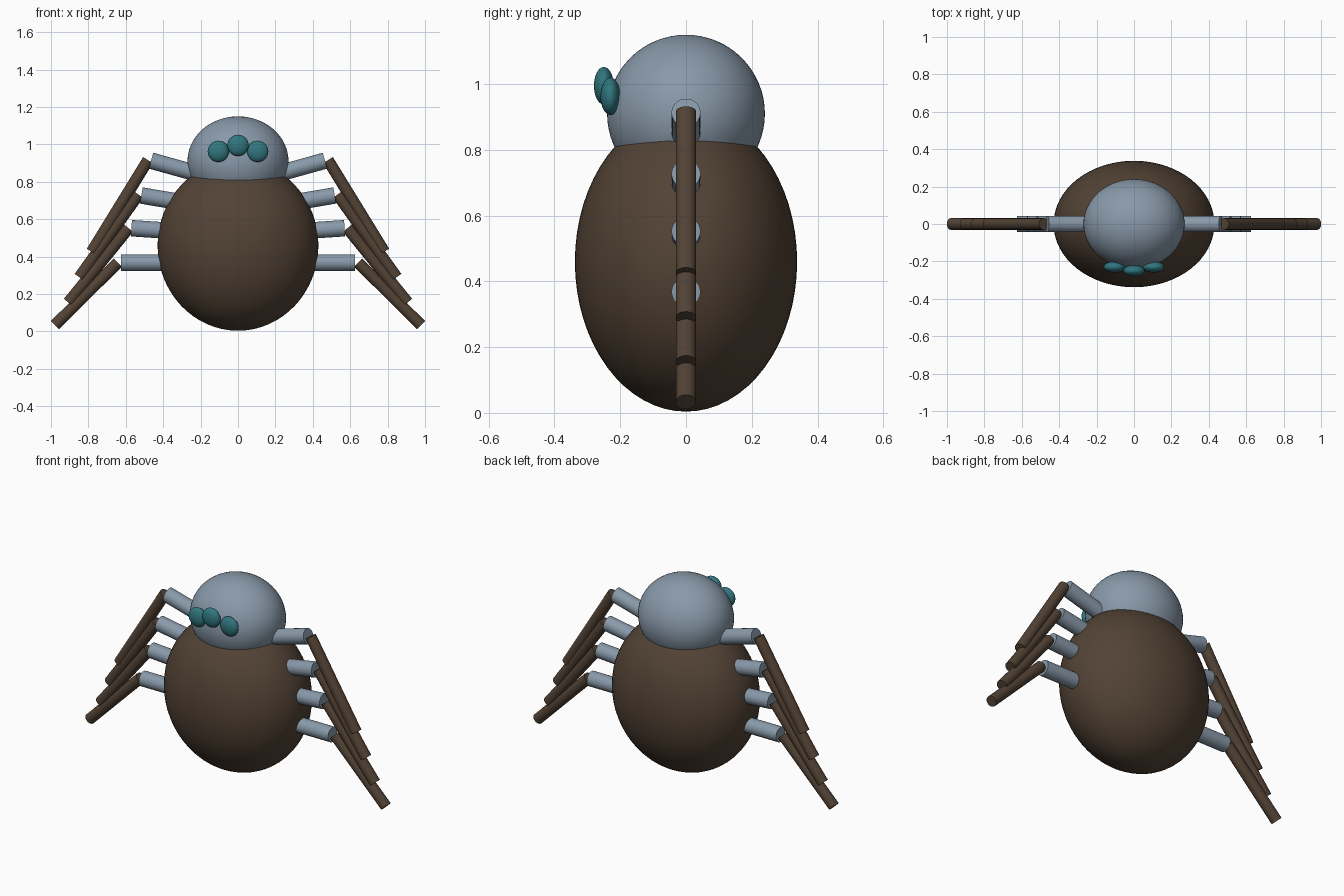
import bpy, math
from mathutils import Vector

if "Cube" in bpy.data.objects:
    bpy.data.objects.remove(bpy.data.objects["Cube"])


def material(name, rgb):
    m = bpy.data.materials.new(name)
    m.diffuse_color = (*rgb, 1)
    m.use_nodes = True
    m.node_tree.nodes["Principled BSDF"].inputs["Base Color"].default_value = m.diffuse_color
    return m


BLUE = material("blue_grey", (0.25, 0.32, 0.40))
BROWN = material("brown", (0.085, 0.055, 0.035))
TEAL = material("teal", (0.03, 0.18, 0.21))


def finish(name, mat):
    ob = bpy.context.object
    ob.name = name
    ob.data.materials.append(mat)
    bpy.ops.object.transform_apply(location=False, rotation=False, scale=True)
    bpy.ops.object.shade_smooth_by_angle(angle=math.radians(35))
    return ob


def ellipsoid(name, loc, radii, mat, seg=64):
    bpy.ops.mesh.primitive_uv_sphere_add(segments=seg, ring_count=seg // 2, location=loc)
    bpy.context.object.scale = radii
    return finish(name, mat)


def rod(name, a, b, r, mat):
    a, b = Vector((a[0], 0, a[1])), Vector((b[0], 0, b[1]))
    d = b - a
    bpy.ops.mesh.primitive_cylinder_add(vertices=32, radius=r, depth=d.length, location=(a + b) / 2)
    bpy.context.object.rotation_euler = d.to_track_quat('Z', 'Y').to_euler()
    return finish(name, mat)


# Body and head
ellipsoid("body", (0, 0, 0.46), (0.43, 0.338, 0.456), BROWN)
ellipsoid("head", (0, 0, 0.91), (0.27, 0.24, 0.24), BLUE)

# Three eyes
for i, (x, y, z) in enumerate([(-0.105, -0.23, 0.963), (0, -0.25, 0.995), (0.105, -0.23, 0.963)]):
    ellipsoid(f"eye_{i + 1}", (x, y, z), (0.057, 0.03, 0.057), TEAL, 32)

# Legs in x, z: upper start, upper end, lower start, lower end
legs = [
    ((0.22, 0.845), (0.465, 0.913), (0.481, 0.916), (0.782, 0.426)),
    ((0.30, 0.690), (0.517, 0.727), (0.532, 0.732), (0.848, 0.290)),
    ((0.36, 0.538), (0.570, 0.552), (0.585, 0.552), (0.907, 0.155)),
    ((0.38, 0.368), (0.626, 0.368), (0.642, 0.369), (0.979, 0.033)),
]
for side, s in (("right", 1), ("left", -1)):
    for i, pts in enumerate(legs):
        a, b, c, d = [(s * x, z) for x, z in pts]
        rod(f"{side}_upper_leg_{i + 1}", a, b, 0.044, BLUE)
        rod(f"{side}_lower_leg_{i + 1}", c, d, 0.031, BROWN)
